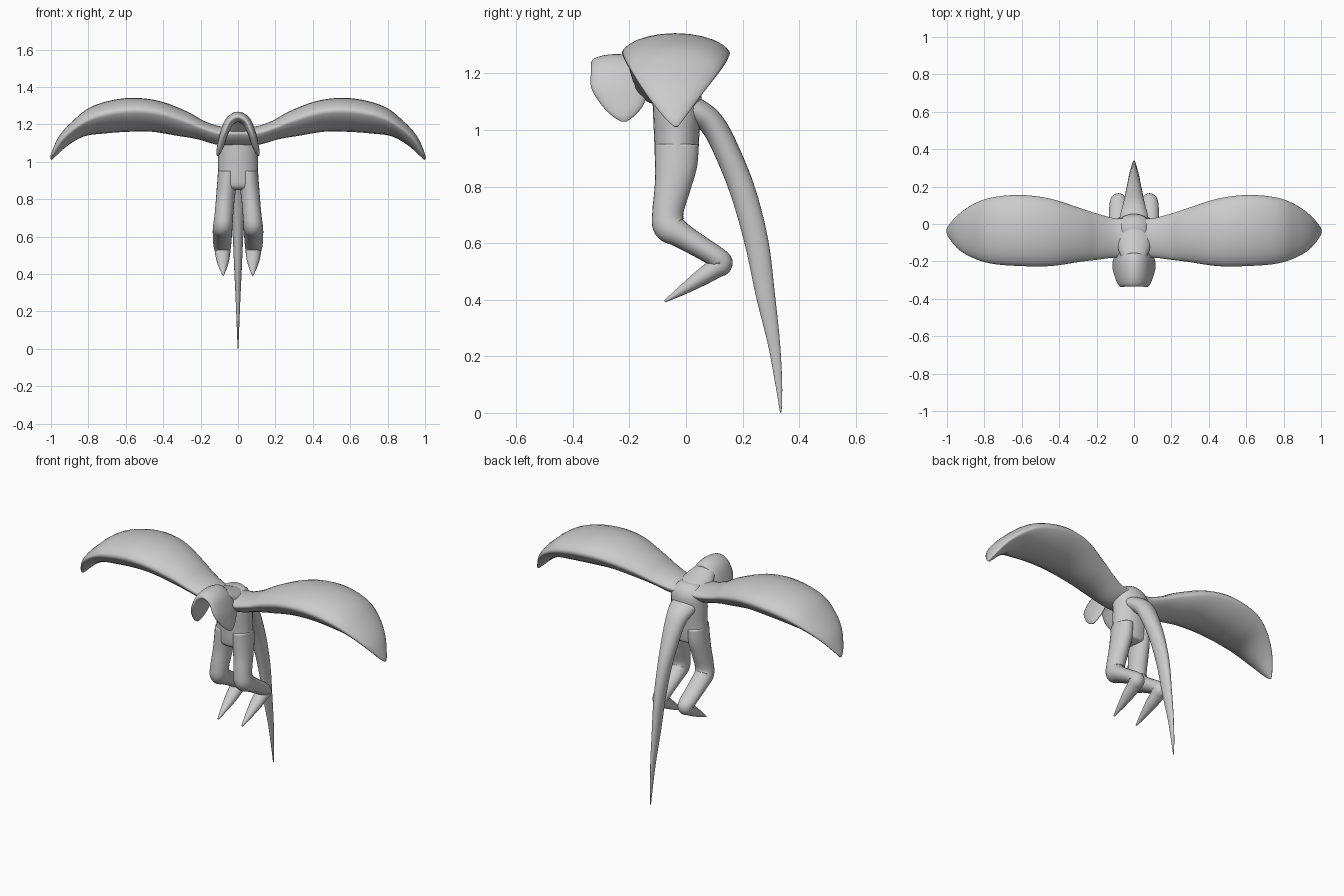
import bpy, bmesh, math
from mathutils import Vector

SIDES = 24
grey = bpy.data.materials.new("plain grey")
grey.diffuse_color = (0.6, 0.6, 0.6, 1)


def smooth_path(st, steps=6):
    """Catmull-Rom interpolation through stations (x, y, z, a, b)."""
    out = []
    for i in range(len(st) - 1):
        p0, p1, p2, p3 = (st[max(i - 1, 0)], st[i], st[i + 1],
                          st[min(i + 2, len(st) - 1)])
        for k in range(steps):
            t = k / steps
            out.append([0.5 * (2 * q1 + (q2 - q0) * t
                               + (2 * q0 - 5 * q1 + 4 * q2 - q3) * t * t
                               + (3 * q1 - q0 - 3 * q2 + q3) * t ** 3)
                        for q0, q1, q2, q3 in zip(p0, p1, p2, p3)])
    return out + [list(st[-1])]


def sweep(name, stations, axis, lens=0.0, lift=0.0):
    """Loft rounded sections: a = half width along axis, b = half depth."""
    axis = Vector(axis)
    path = smooth_path(stations)
    cs = [Vector(p[:3]) for p in path]
    bm = bmesh.new()
    rings = []
    for i, p in enumerate(path):
        t = cs[min(i + 1, len(cs) - 1)] - cs[max(i - 1, 0)]
        n = t.cross(axis).normalized()
        a, b = max(p[3], 0.002), max(p[4], 0.002)
        ring = []
        for k in range(SIDES):
            u = 2 * math.pi * k / SIDES
            s, c = math.sin(u), math.cos(u)
            d = b * (s * abs(s) ** lens + lift * c * c)
            ring.append(bm.verts.new(cs[i] + axis * a * c + n * d))
        rings.append(ring)
    for r, q in zip(rings, rings[1:]):
        for k in range(SIDES):
            j = (k + 1) % SIDES
            bm.faces.new((r[k], r[j], q[j], q[k]))
    bm.faces.new(rings[0])
    bm.faces.new(rings[-1])
    bmesh.ops.recalc_face_normals(bm, faces=bm.faces)
    for f in bm.faces:
        f.smooth = True
    me = bpy.data.meshes.new(name)
    bm.to_mesh(me)
    bm.free()
    me.materials.append(grey)
    ob = bpy.data.objects.new(name, me)
    bpy.context.collection.objects.link(ob)
    return ob


def both_sides(half):
    return [(-s[0],) + s[1:] for s in reversed(half[1:])] + half


X, Y = (1, 0, 0), (0, 1, 0)

# wings, one span running through the shoulders
sweep("wings", both_sides([
    (0, -.08, 1.14, .11, .055), (.1, -.075, 1.14, .105, .05),
    (.2, -.068, 1.17, .123, .052), (.3, -.058, 1.205, .145, .07),
    (.45, -.045, 1.245, .18, .085), (.6, -.035, 1.25, .19, .09),
    (.75, -.035, 1.225, .178, .078), (.85, -.038, 1.18, .145, .052),
    (.93, -.042, 1.115, .095, .035), (.985, -.04, 1.04, .035, .015),
    (1.0, -.035, 1.012, .008, .004)]), Y, lens=0.4, lift=0.25)

# hood-like head, an arch open underneath
sweep("head", both_sides([
    (0, -.245, 1.24, .09, .028), (.045, -.245, 1.215, .09, .025),
    (.075, -.235, 1.15, .1, .022), (.092, -.225, 1.09, .075, .018),
    (.104, -.222, 1.05, .04, .012), (.109, -.22, 1.03, .01, .004)]),
    Y, lens=0.1)

# neck
sweep("neck", [
    (0, -.03, 1.13, .1, .06), (0, -.1, 1.16, .095, .055),
    (0, -.17, 1.2, .07, .04), (0, -.24, 1.235, .03, .02)], X)

# torso
sweep("torso", [
    (0, -.04, 1.19, .06, .05), (0, -.033, 1.14, .1, .083),
    (0, -.032, 1.07, .106, .085), (0, -.033, .98, .106, .08),
    (0, -.034, .9, .109, .076), (0, -.036, .865, .1, .068),
    (0, -.036, .85, .06, .04)], X)

# tail
sweep("tail", [
    (0, -.03, 1.09, .085, .05), (0, .045, 1.06, .075, .047),
    (0, .1, 1.01, .06, .045), (0, .155, .9, .048, .045),
    (0, .205, .77, .037, .045), (0, .25, .6, .028, .042),
    (0, .28, .42, .02, .034), (0, .31, .25, .012, .022),
    (0, .328, .1, .006, .012), (0, .335, .002, .002, .003)], X)

# folded legs
for side, sx in (("left", 1), ("right", -1)):
    sweep(side + "_leg", [(sx * x, y, z, a, b) for x, y, z, a, b in [
        (.056, -.033, .95, .05, .077), (.06, -.035, .88, .052, .075),
        (.068, -.047, .8, .05, .064), (.076, -.064, .71, .05, .055),
        (.081, -.058, .66, .052, .058), (.083, -.02, .63, .052, .046),
        (.084, .05, .587, .05, .04), (.084, .105, .552, .047, .038),
        (.083, .123, .528, .043, .042), (.082, .1, .508, .04, .035),
        (.081, .05, .475, .034, .029), (.08, -.015, .432, .02, .017),
        (.079, -.075, .394, .004, .004)]], X)
